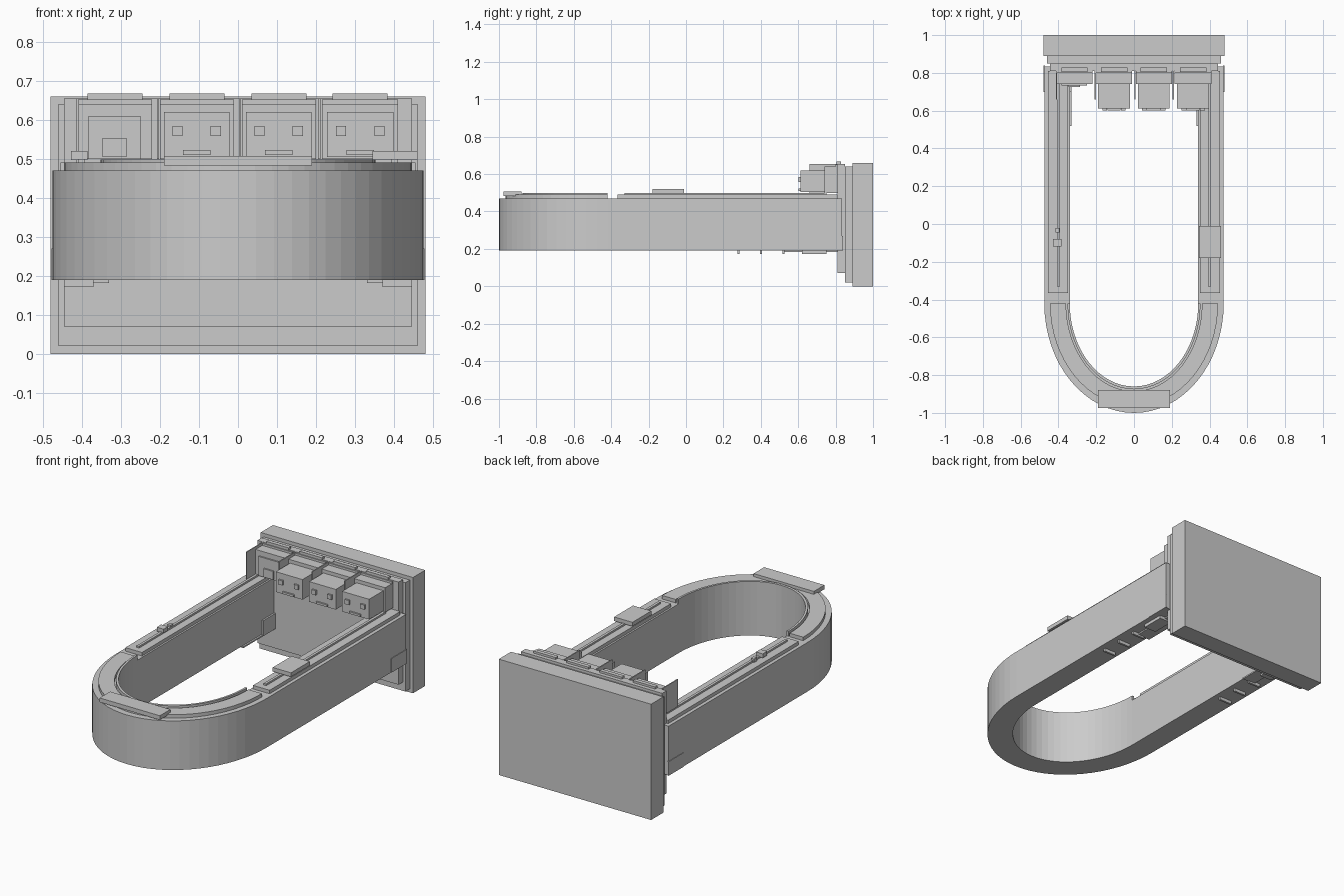
import bpy, bmesh, math

if "Cube" in bpy.data.objects:
    bpy.data.objects.remove(bpy.data.objects["Cube"])

grey = bpy.data.materials.new("plain grey")
grey.diffuse_color = (0.6, 0.6, 0.6, 1)
grey.use_nodes = True
grey.node_tree.nodes["Principled BSDF"].inputs["Base Color"].default_value = grey.diffuse_color
CY = -0.42      # where the straight arms meet the rounded end
SEG = 32


def finish(name, bm):
    bmesh.ops.recalc_face_normals(bm, faces=bm.faces[:])
    me = bpy.data.meshes.new(name)
    bm.to_mesh(me)
    bm.free()
    me.materials.append(grey)
    ob = bpy.data.objects.new(name, me)
    bpy.context.collection.objects.link(ob)
    return ob


def box(name, x0, x1, y0, y1, z0, z1):
    bm = bmesh.new()
    bmesh.ops.create_cube(bm, size=1)
    for v in bm.verts:
        v.co.x = x1 if v.co.x > 0 else x0
        v.co.y = y1 if v.co.y > 0 else y0
        v.co.z = z1 if v.co.z > 0 else z0
    return finish(name, bm)


def pair(name, x0, x1, *rest):
    box(name + "_right", x0, x1, *rest)
    box(name + "_left", -x1, -x0, *rest)


def u_band(name, outer, inner, z0, z1, y_end=None):
    """Half-ellipse band, with straight arms if y_end is given.
    outer and inner are (half width, front depth)."""
    def path(rx, ry):
        pts = [(rx * math.cos(math.pi * i / SEG), CY - ry * math.sin(math.pi * i / SEG))
               for i in range(SEG + 1)]
        if y_end is not None:
            pts = [(rx, y_end)] + pts + [(-rx, y_end)]
        return pts
    bm = bmesh.new()
    rings = [[bm.verts.new((x, y, z)) for x, y in path(*r)]
             for r, z in ((outer, z0), (outer, z1), (inner, z1), (inner, z0))]
    for k in range(4):
        a, b = rings[k], rings[(k + 1) % 4]
        for i in range(len(a) - 1):
            bm.faces.new((a[i], a[i + 1], b[i + 1], b[i]))
    for i in (0, -1):
        bm.faces.new([r[i] for r in rings])
    return finish(name, bm)


# Back panel in three steps
box("back_panel", -0.48, 0.48, 0.89, 1.0, 0, 0.66)
box("back_panel_step", -0.46, 0.46, 0.85, 0.89, 0.02, 0.64)
box("back_panel_face", -0.445, 0.445, 0.81, 0.85, 0.07, 0.655)

# U-shaped body with raised strips on the rounded end
u_band("u_body", (0.475, 0.58), (0.34, 0.44), 0.19, 0.47, 0.835)
u_band("curved_strip", (0.445, 0.545), (0.36, 0.465), 0.47, 0.49)
u_band("curved_inner_rim", (0.352, 0.455), (0.34, 0.44), 0.47, 0.498)
box("front_plate", -0.19, 0.19, -0.975, -0.88, 0.483, 0.507)

# Strips and rails on the straight arms
pair("arm_strip", 0.35, 0.455, -0.365, 0.81, 0.47, 0.49)
pair("arm_rail", 0.393, 0.408, -0.33, 0.75, 0.49, 0.5)
box("right_arm_plate", 0.345, 0.46, -0.18, -0.01, 0.497, 0.52)
box("left_arm_block", -0.428, -0.385, -0.12, -0.08, 0.497, 0.52)
box("left_arm_peg", -0.415, -0.395, -0.045, -0.02, 0.49, 0.51)

# Brackets where the arms meet the panel
pair("outer_bracket", 0.47, 0.478, 0.7, 0.84, 0.19, 0.27)
pair("inner_bracket", 0.33, 0.342, 0.7, 0.81, 0.19, 0.27)

# Underside ribs and plates
for i, y in enumerate((0.275, 0.395, 0.515)):
    pair(f"under_rib_{i}", 0.37, 0.445, y, y + 0.012, 0.172, 0.19)
pair("under_plate", 0.33, 0.41, 0.52, 0.83, 0.182, 0.19)
pair("under_block", 0.37, 0.445, 0.62, 0.75, 0.172, 0.19)

# Row of bays on the panel: hood, top cap, divider
bays = [(-0.41, -0.22), (-0.2, -0.01), (0.01, 0.2), (0.215, 0.41)]
for i, (a, b) in enumerate(bays):
    m = (a + b) / 2
    box(f"bay_hood_{i}", a, b, 0.74, 0.81, 0.5, 0.64)
    box(f"bay_hood_lip_{i}", a, b, 0.8, 0.812, 0.64, 0.652)
    box(f"bay_cap_{i}", m - 0.07, m + 0.07, 0.805, 0.828, 0.64, 0.667)
for i, x in enumerate((-0.41, -0.205, 0.005, 0.208)):
    box(f"bay_divider_{i}", x - 0.003, x + 0.003, 0.66, 0.815, 0.5, 0.655)

# Flat display in the first bay
box("display_frame", -0.383, -0.25, 0.732, 0.74, 0.5, 0.61)
box("display_button", -0.347, -0.285, 0.724, 0.732, 0.505, 0.553)

# Protruding boxes with two studs and a slot in the other bays
for i, (a, b) in enumerate(((-0.19, -0.022), (0.02, 0.188), (0.228, 0.398))):
    m = (a + b) / 2
    box(f"bay_box_{i}", a, b, 0.612, 0.742, 0.505, 0.62)
    for side in (-1, 1):
        c = m + side * 0.049
        box(f"stud_{i}_{side}", c - 0.013, c + 0.013, 0.602, 0.612, 0.558, 0.584)
    box(f"slot_{i}", m - 0.035, m + 0.035, 0.602, 0.612, 0.51, 0.522)
